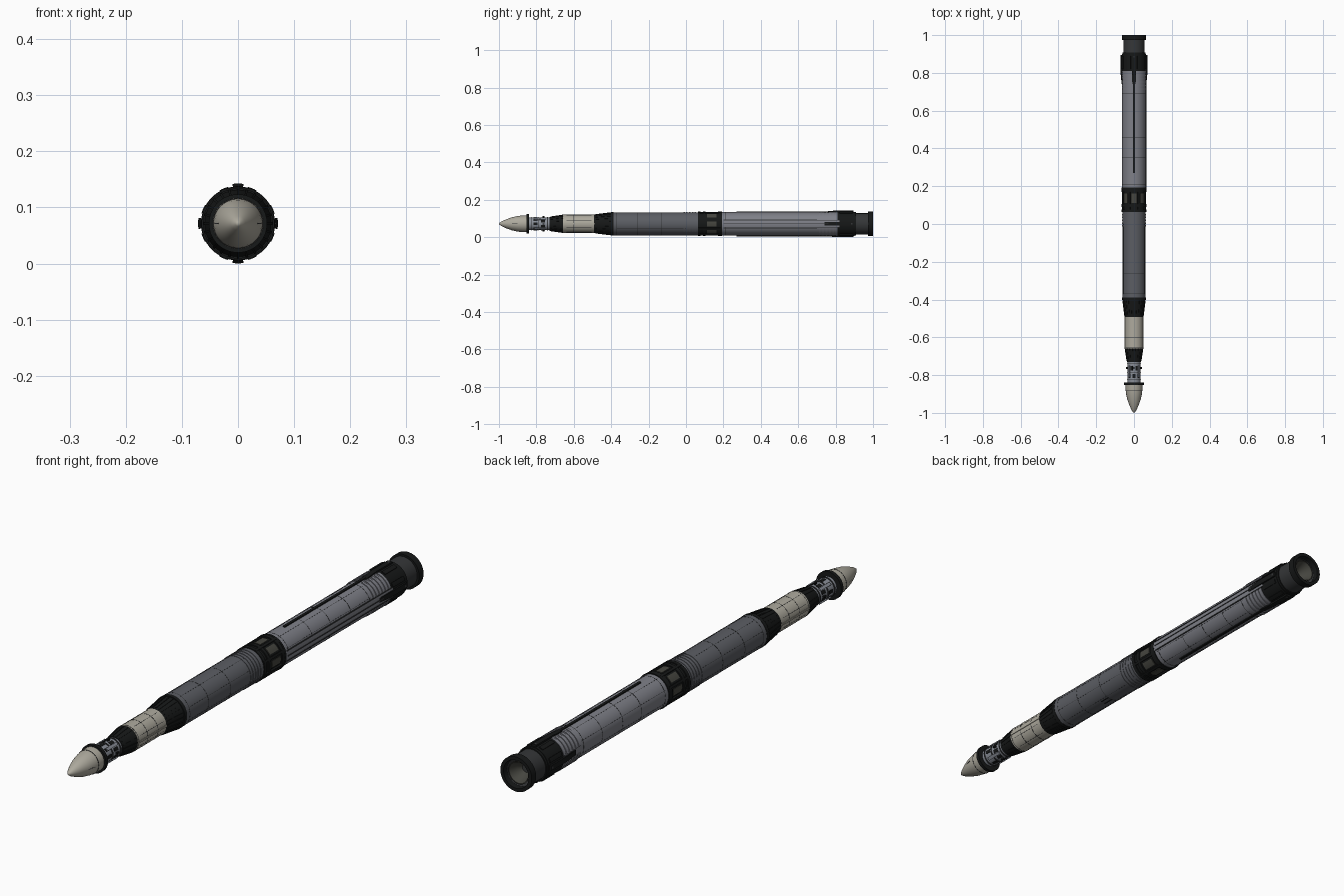
import bpy, bmesh, math

if "Cube" in bpy.data.objects:
    bpy.data.objects.remove(bpy.data.objects["Cube"])

AXIS_Z = 0.0715
SEG = 64


def material(name, r, g, b):
    m = bpy.data.materials.new(name)
    m.diffuse_color = (r, g, b, 1)
    m.use_nodes = True
    m.node_tree.nodes["Principled BSDF"].inputs["Base Color"].default_value = m.diffuse_color
    return m


BLACK = material("black", 0.008, 0.009, 0.009)
DARK = material("dark_grey", 0.035, 0.037, 0.039)
MID = material("mid_grey", 0.105, 0.11, 0.125)
LIGHT = material("light_grey", 0.21, 0.215, 0.245)
CREAM = material("cream", 0.42, 0.40, 0.34)
SILVER = material("silver", 0.25, 0.27, 0.31)
BRONZE = material("bronze", 0.06, 0.06, 0.05)


def point(y, r, deg):
    a = math.radians(deg)
    return (r * math.cos(a), y, AXIS_Z + r * math.sin(a))


def finish(bm, name, mat):
    bmesh.ops.recalc_face_normals(bm, faces=bm.faces)
    mesh = bpy.data.meshes.new(name)
    bm.to_mesh(mesh)
    bm.free()
    mesh.materials.append(mat)
    ob = bpy.data.objects.new(name, mesh)
    bpy.context.collection.objects.link(ob)
    bpy.ops.object.select_all(action='DESELECT')
    ob.select_set(True)
    bpy.context.view_layer.objects.active = ob
    bpy.ops.object.shade_smooth_by_angle(angle=math.radians(30))
    return ob


def lathe(name, profile, mat):
    """Revolve (y, radius) points round the long axis; radius 0 closes an end."""
    bm = bmesh.new()
    rings = []
    for y, r in profile:
        n = SEG if r > 0 else 1
        rings.append([bm.verts.new(point(y, r, 360 * i / SEG)) for i in range(n)])
    for a, b in zip(rings, rings[1:]):
        for i in range(SEG):
            j = (i + 1) % SEG
            quad = [a[i % len(a)], a[j % len(a)], b[j % len(b)], b[i % len(b)]]
            bm.faces.new(list(dict.fromkeys(quad)))
    return finish(bm, name, mat)


def drum(name, y0, y1, r0, r1, mat):
    return lathe(name, [(y0, 0), (y0, r0), (y1, r1), (y1, 0)], mat)


def panels(name, items, mat):
    """Curved blocks: (y0, y1, centre angle, width angle, inner r, outer r[, outer r at y1])."""
    bm = bmesh.new()
    for y0, y1, mid, wide, ri, ro, *end in items:
        ro1 = end[0] if end else ro
        drop = ro1 - ro
        n = max(1, math.ceil(wide / 6))
        rows = []
        for i in range(n + 1):
            d = mid - wide / 2 + wide * i / n
            corners = ((y0, ri), (y0, ro), (y1, ro1), (y1, ri + drop))
            rows.append([bm.verts.new(point(y, r, d)) for y, r in corners])
        for a, b in zip(rows, rows[1:]):
            for k in range(4):
                bm.faces.new((a[k], a[(k + 1) % 4], b[(k + 1) % 4], b[k]))
        bm.faces.new(rows[0])
        bm.faces.new(rows[-1])
    return finish(bm, name, mat)


def bands(name, ys, width, r, mat):
    return panels(name, [(y - width / 2, y + width / 2, d, 90, r - 0.004, r)
                         for y in ys for d in (0, 90, 180, 270)], mat)


def around(n, start=0):
    return [start + 360 * i / n for i in range(n)]


# Nose shroud and its mounting ring
lathe("nose_cone", [(-1, 0), (-0.997, 0.005), (-0.985, 0.013), (-0.96, 0.0245), (-0.93, 0.035),
                    (-0.90, 0.0415), (-0.875, 0.0445), (-0.85, 0.045), (-0.85, 0)], CREAM)
bands("nose_seam", [-0.882], 0.002, 0.0446, DARK)
panels("nose_side_slots", [(-0.93, -0.90, d, 3, 0.03, 0.0355, 0.042) for d in (0, 180)], DARK)
drum("nose_ring", -0.852, -0.839, 0.052, 0.052, BLACK)

# Guidance bay with hoops, equipment boxes and struts
drum("guidance_bay", -0.84, -0.72, 0.034, 0.034, SILVER)
bands("bay_hoops", [-0.825, -0.787, -0.74], 0.004, 0.037, DARK)
panels("bay_windows", [(y, y + 0.022, d, 22, 0.03, 0.0355)
                       for y, s in ((-0.815, 0), (-0.775, 22)) for d in around(8, s)], BLACK)
panels("bay_boxes", [(-0.81, -0.75, d, 16, 0.03, 0.039) for d in around(4, 45)], SILVER)
panels("bay_thrusters", [(-0.768, -0.756, d, 8, 0.03, 0.042) for d in around(4)], BLACK)

# Forward adapter cone with stringers
drum("forward_adapter", -0.73, -0.655, 0.037, 0.048, BLACK)
panels("forward_adapter_stringers",
       [(-0.725, -0.658, d, 4, 0.034, 0.0395, 0.0495) for d in around(18)], BLACK)

# Third stage
drum("third_stage", -0.658, -0.485, 0.049, 0.049, CREAM)
bands("third_stage_seams", [-0.652, -0.60, -0.54], 0.002, 0.0494, DARK)
panels("third_stage_panel_lines", [(-0.64, -0.505, d, 1.5, 0.045, 0.0494) for d in around(8, 22.5)], DARK)
panels("third_stage_raceways", [(-0.655, -0.49, d, 7, 0.045, 0.0515) for d in (0, 180)], CREAM)

# Middle adapter cone with stringers
drum("middle_adapter", -0.492, -0.388, 0.049, 0.061, BLACK)
bands("middle_adapter_rim", [-0.395], 0.014, 0.0625, BLACK)
panels("middle_adapter_stringers",
       [(-0.485, -0.405, d, 4, 0.046, 0.0515, 0.0615) for d in around(24)], BLACK)

# Second stage
drum("second_stage", -0.388, 0.065, 0.0615, 0.0615, MID)
bands("second_stage_seams", [-0.37, -0.26, -0.13], 0.002, 0.0619, DARK)
panels("second_stage_panel_lines", [(-0.37, 0.0, d, 1, 0.058, 0.0619) for d in around(8, 22.5)], DARK)
bands("second_stage_ribs", [-0.01, 0.005, 0.02, 0.035, 0.05], 0.008, 0.063, MID)
panels("second_stage_vents", [(-0.17, -0.13, d, 2.5, 0.058, 0.0635) for d in (270, 285)], BLACK)

# Interstage with end rings, windows and posts
drum("interstage", 0.062, 0.192, 0.0605, 0.0605, BLACK)
bands("interstage_rings", [0.071, 0.098, 0.177], 0.014, 0.065, BLACK)
bands("interstage_flange", [0.188], 0.008, 0.066, BLACK)
panels("interstage_windows", [(0.112, 0.162, d, 24, 0.058, 0.063) for d in around(8, 0)], BRONZE)
panels("interstage_posts", [(0.066, 0.185, d, 8, 0.058, 0.0665) for d in around(8, 22.5)], BLACK)

# First stage
drum("first_stage", 0.19, 0.815, 0.0625, 0.0625, LIGHT)
bands("first_stage_seams", [0.21, 0.35, 0.46, 0.58, 0.69], 0.002, 0.0629, DARK)
panels("first_stage_panel_lines", [(0.2, 0.7, d, 1, 0.058, 0.0629) for d in around(8, 22.5)], DARK)
panels("first_stage_ribs", [(y, y + 0.010, d, 68, 0.060, 0.0655)
                            for y in (0.71, 0.728, 0.746, 0.764, 0.782, 0.80)
                            for d in around(4, 45)], LIGHT)

# Long cable raceways: narrow ones above and below, a triple one on the right
panels("upper_lower_raceways", [(0.27, 0.82, d, 8, 0.060, 0.067) for d in (90, 270)], BLACK)
panels("right_raceway", [(0.19, 0.82, 0, 32, 0.060, 0.0655)], LIGHT)
panels("right_raceway_strips", [(0.2, 0.82, d, 3, 0.060, 0.0675) for d in (-16, 0, 16)], DARK)

# Aft skirt with fairings
drum("aft_skirt", 0.81, 0.9, 0.064, 0.064, BLACK)
panels("skirt_fairings", [(0.74, 0.80, d, 16, 0.060, 0.0655, 0.0712) for d in around(4)]
       + [(0.80, 0.895, d, 16, 0.060, 0.0712) for d in around(4)], BLACK)
panels("skirt_fairing_caps", [(0.75, 0.89, d, 6, 0.060, 0.0665, 0.0715) for d in around(4)], DARK)
panels("skirt_panels", [(0.82, 0.89, d, 14, 0.060, 0.0675) for d in around(8, 22.5)], BLACK)

# Tail section: cylinder, end ring and hollow rear
lathe("tail_cylinder", [(0.895, 0), (0.895, 0.0565), (0.98, 0.0565), (0.98, 0.05), (0.94, 0.046),
                        (0.94, 0)], DARK)
bands("tail_collar", [0.904], 0.01, 0.062, BLACK)
lathe("tail_ring", [(0.974, 0.05), (0.974, 0.0645), (1, 0.0645), (1, 0.052), (0.974, 0.05)], BLACK)

# Nozzle bell inside the tail
lathe("nozzle_bell", [(0.935, 0.024), (0.955, 0.030), (0.985, 0.042), (0.985, 0.039),
                      (0.955, 0.026), (0.945, 0.018), (0.93, 0.012), (0.93, 0)], BRONZE)
